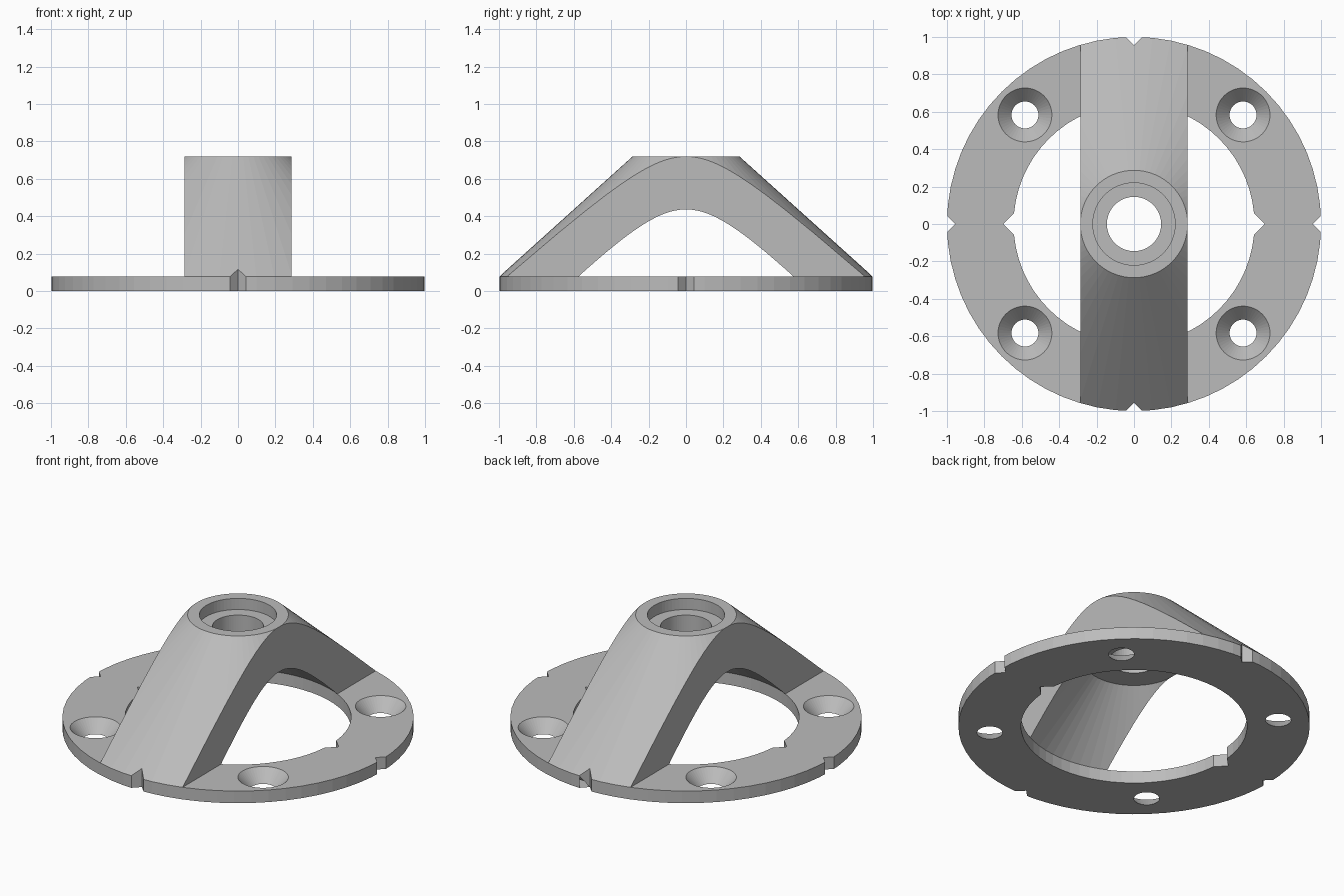
import bpy, bmesh
from math import cos, sin, pi

SEGS = 64
BASE_H, TOP_Z, ARCH_Z = 0.076, 0.718, 0.435
RING_IN, HUB_R, HALF_W = 0.644, 0.287, 0.286

cube = bpy.data.objects.get("Cube")
if cube:
    bpy.data.objects.remove(cube, do_unlink=True)

grey = bpy.data.materials.new("plain_grey")
grey.use_nodes = True
colour = (0.5, 0.5, 0.5, 1)
grey.diffuse_color = colour
grey.node_tree.nodes["Principled BSDF"].inputs["Base Color"].default_value = colour


def make_object(name, bm):
    bmesh.ops.recalc_face_normals(bm, faces=bm.faces[:])
    mesh = bpy.data.meshes.new(name)
    bm.to_mesh(mesh)
    bm.free()
    mesh.materials.append(grey)
    obj = bpy.data.objects.new(name, mesh)
    bpy.context.collection.objects.link(obj)
    return obj


def lathe(name, profile, segs=SEGS, centre=(0, 0)):
    """Revolve a closed (radius, z) profile about a vertical axis."""
    bm = bmesh.new()
    rings = [[bm.verts.new((centre[0] + r * cos(2 * pi * i / segs),
                            centre[1] + r * sin(2 * pi * i / segs), z))
              for r, z in profile] for i in range(segs)]
    n = len(profile)
    for i in range(segs):
        a, b = rings[i], rings[(i + 1) % segs]
        for j in range(n):
            k = (j + 1) % n
            bm.faces.new((a[j], b[j], b[k], a[k]))
    return make_object(name, bm)


def prism(name, outline, z0, z1):
    """Extrude an (x, y) outline from z0 to z1."""
    bm = bmesh.new()
    low = [bm.verts.new((x, y, z0)) for x, y in outline]
    high = [bm.verts.new((x, y, z1)) for x, y in outline]
    bm.faces.new(low)
    bm.faces.new(high)
    for i in range(len(outline)):
        k = (i + 1) % len(outline)
        bm.faces.new((low[i], low[k], high[k], high[i]))
    return make_object(name, bm)


def boolean(target, cutter, operation):
    mod = target.modifiers.new(cutter.name, "BOOLEAN")
    mod.operation = operation
    mod.solver = "EXACT"
    mod.object = cutter
    cutter.hide_render = True
    cutter.hide_set(True)


# Flat mounting ring
ring = lathe("mounting_ring", [(RING_IN, 0), (1, 0), (1, BASE_H), (RING_IN, BASE_H)])

# Conical bridge with hub, counterbore and through hole
bridge = lathe("bridge", [
    (0.145, ARCH_Z), (HUB_R, ARCH_Z), (RING_IN, BASE_H), (0.68, 0.04), (0.98, 0.04),
    (1, BASE_H), (HUB_R, TOP_Z), (0.22, TOP_Z), (0.22, 0.648), (0.145, 0.648)])
strip = prism("bridge_width_cutter", [(-HALF_W, -1.2), (HALF_W, -1.2),
                                      (HALF_W, 1.2), (-HALF_W, 1.2)], -0.2, 1)
boolean(bridge, strip, "INTERSECT")
cutters = [strip]

# V notches around the rim
for q in range(4):
    c, s = round(cos(q * pi / 2)), round(sin(q * pi / 2))
    tri = [(0.955, 0), (1.155, 0.2), (1.155, -0.2)]
    notch = prism("rim_notch_cutter", [(x * c - y * s, x * s + y * c) for x, y in tri], -0.1, 0.4)
    boolean(ring, notch, "DIFFERENCE")
    if c == 0:
        boolean(bridge, notch, "DIFFERENCE")
    cutters.append(notch)

# V notches on the inner edge, left and right
for side in (-1, 1):
    notch = prism("inner_notch_cutter", [(side * 0.7, 0), (side * 0.5, 0.2), (side * 0.5, -0.2)],
                  -0.1, 0.2)
    boolean(ring, notch, "DIFFERENCE")
    cutters.append(notch)

# Countersunk screw holes
for sx in (-1, 1):
    for sy in (-1, 1):
        bm = bmesh.new()
        bmesh.ops.create_cone(bm, cap_ends=True, segments=48, radius1=0.053,
                              radius2=0.163, depth=0.116)
        bmesh.ops.translate(bm, verts=bm.verts[:], vec=(sx * 0.583, sy * 0.583, BASE_H / 2))
        hole = make_object("screw_hole_cutter", bm)
        boolean(ring, hole, "DIFFERENCE")
        cutters.append(hole)

# Bake the cuts and drop the helpers
graph = bpy.context.evaluated_depsgraph_get()
for obj in (ring, bridge):
    baked = bpy.data.meshes.new_from_object(obj.evaluated_get(graph))
    obj.modifiers.clear()
    obj.data = baked
    baked.materials.clear()
    baked.materials.append(grey)
    for poly in baked.polygons:
        poly.material_index = 0
for cutter in cutters:
    bpy.data.objects.remove(cutter, do_unlink=True)
